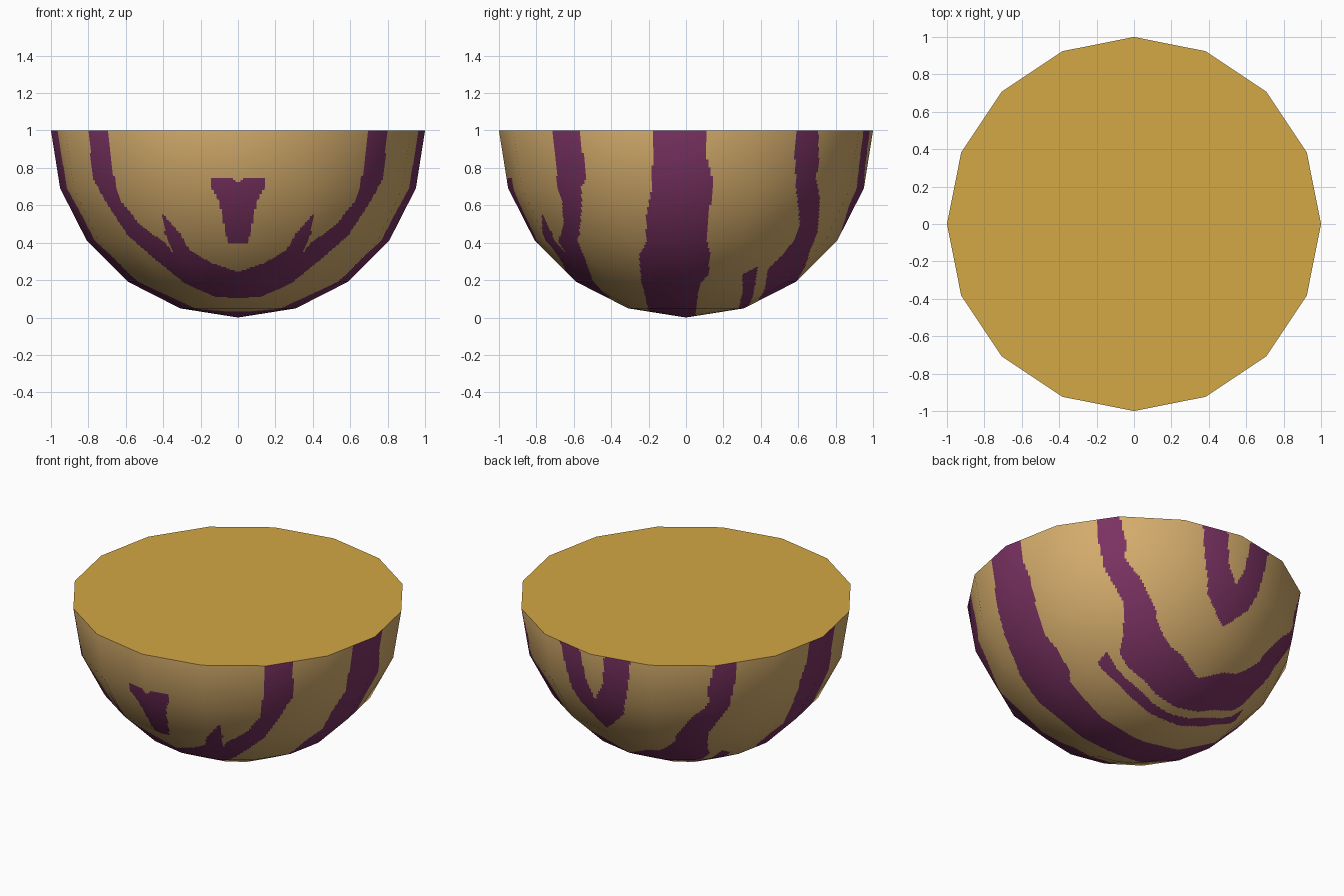
import bpy
import math
from mathutils import Vector

if "Cube" in bpy.data.objects:
    bpy.data.objects.remove(bpy.data.objects["Cube"])

SIDES, BANDS, CUTS = 16, 5, 28      # low-poly facets, each cut finely for the stripes


def material(name, rgb):
    m = bpy.data.materials.new(name)
    m.diffuse_color = (*rgb, 1)
    m.use_nodes = True
    m.node_tree.nodes["Principled BSDF"].inputs["Base Color"].default_value = m.diffuse_color
    return m


tan = material("tan", (0.658, 0.413, 0.150))
purple = material("purple", (0.195, 0.032, 0.122))
gold = material("gold", (0.658, 0.392, 0.058))

# Stripe outlines, mirrored in x.  Front and back marks: (|x|, z)
FRONT_STRIPE = [(0.82, 1.1), (0.80, 1), (0.775, 0.74), (0.695, 0.60), (0.59, 0.44),
                (0.43, 0.30), (0.28, 0.18), (0.12, 0.11), (-0.1, 0.10), (-0.1, 0.245),
                (0, 0.245), (0.14, 0.29), (0.26, 0.36), (0.31, 0.45), (0.405, 0.555),
                (0.39, 0.45), (0.34, 0.335), (0.39, 0.40), (0.52, 0.49), (0.63, 0.63),
                (0.68, 0.82), (0.70, 1.1)]
FRONT_PATCH = [(-0.1, 0.40), (0.055, 0.40), (0.08, 0.52), (0.10, 0.62), (0.14, 0.69),
               (0.14, 0.75), (0.03, 0.75), (0, 0.715), (-0.1, 0.715)]
BACK_FORK = [(0.10, 1.1), (0.26, 1.1), (0.25, 0.95), (0.21, 0.75), (0.16, 0.60),
             (0.08, 0.52), (0, 0.45), (-0.1, 0.45), (-0.1, 0.68), (0, 0.68), (0.06, 0.80), (0.09, 1)]
# Side stripes: (y, z)
SIDE_STRIPE = [(-0.176, 1.1), (-0.18, 0.71), (-0.21, 0.55), (-0.214, 0.40), (-0.25, 0.33),
               (-0.24, 0.20), (-0.20, 0.04), (-0.19, -0.1), (0.04, -0.1), (0.06, 0.10),
               (0.075, 0.18), (0.118, 0.23), (0.13, 0.33), (0.107, 0.44), (0.118, 0.57),
               (0.144, 0.63), (0.138, 0.76), (0.107, 0.87), (0.11, 1.1)]
BACK_STRIPE = [(0.594, 1.1), (0.58, 0.9), (0.588, 0.71), (0.61, 0.50), (0.583, 0.42),
               (0.52, 0.34), (0.44, 0.26), (0.42, 0.15), (0.38, 0.08), (0.57, 0.16),
               (0.636, 0.27), (0.663, 0.36), (0.70, 0.44), (0.717, 0.63), (0.695, 0.74),
               (0.71, 0.84), (0.706, 1.1)]
BACK_BRANCH = [(0.30, 0.23), (0.385, 0.275), (0.36, 0.12), (0.325, 0.04), (0.28, 0.04), (0.305, 0.15)]


def inside(u, v, outline):
    hit = False
    for (a, b), (c, d) in zip(outline, outline[1:] + outline[:1]):
        if (b > v) != (d > v) and u < a + (v - b) * (c - a) / (d - b):
            hit = not hit
    return hit


def is_stripe(p):
    x, y, z = abs(p.x), p.y, p.z
    if -0.3 < y < 0.2:
        if inside(y, z, SIDE_STRIPE):
            return True
    if y < 0:
        return inside(x, z, FRONT_STRIPE) or inside(x, z, FRONT_PATCH)
    return inside(y, z, BACK_STRIPE) or inside(y, z, BACK_BRANCH) or inside(x, z, BACK_FORK)


def profile(i):
    a = math.pi / 2 * i / BANDS
    return Vector((math.cos(a), 1 - math.sin(a)))


# Bowl: half sphere of flat facets, rows running from the rim to the bottom point
corners = [Vector((math.cos(math.tau * k / SIDES), math.sin(math.tau * k / SIDES)))
           for k in range(SIDES + 1)]
ring = [corners[k].lerp(corners[k + 1], t / CUTS) for k in range(SIDES) for t in range(CUTS)]
n, rows = len(ring), BANDS * CUTS
verts, faces = [], []
for row in range(rows):
    r, z = profile(row // CUTS).lerp(profile(row // CUTS + 1), (row % CUTS) / CUTS)
    verts += [Vector((c.x * r, c.y * r, z)) for c in ring]
verts.append(Vector((0, 0, 0)))
for row in range(rows):
    for k in range(n):
        a, b = row * n + k, row * n + (k + 1) % n
        faces.append((a, a + n, b + n, b) if row < rows - 1 else (a, len(verts) - 1, b))

mesh = bpy.data.meshes.new("bowl")
mesh.from_pydata(verts, [], [f[::-1] for f in faces])
# make sure the outside faces outward
if mesh.polygons[0].normal.dot(mesh.polygons[0].center - Vector((0, 0, 1))) < 0:
    mesh.flip_normals()
mesh.materials.append(tan)
mesh.materials.append(purple)
for f in mesh.polygons:
    f.use_smooth = True
    f.material_index = int(is_stripe(f.center))
# round shading over the flat facets
mesh.normals_split_custom_set_from_vertices([(v - Vector((0, 0, 1))).normalized() for v in verts])
bpy.context.collection.objects.link(bpy.data.objects.new("bowl", mesh))

# Flat cut face on top
top = bpy.data.meshes.new("flat_top")
top.from_pydata([(c.x, c.y, 1) for c in corners[:SIDES]], [], [tuple(range(SIDES))])
top.materials.append(gold)
bpy.context.collection.objects.link(bpy.data.objects.new("flat_top", top))
